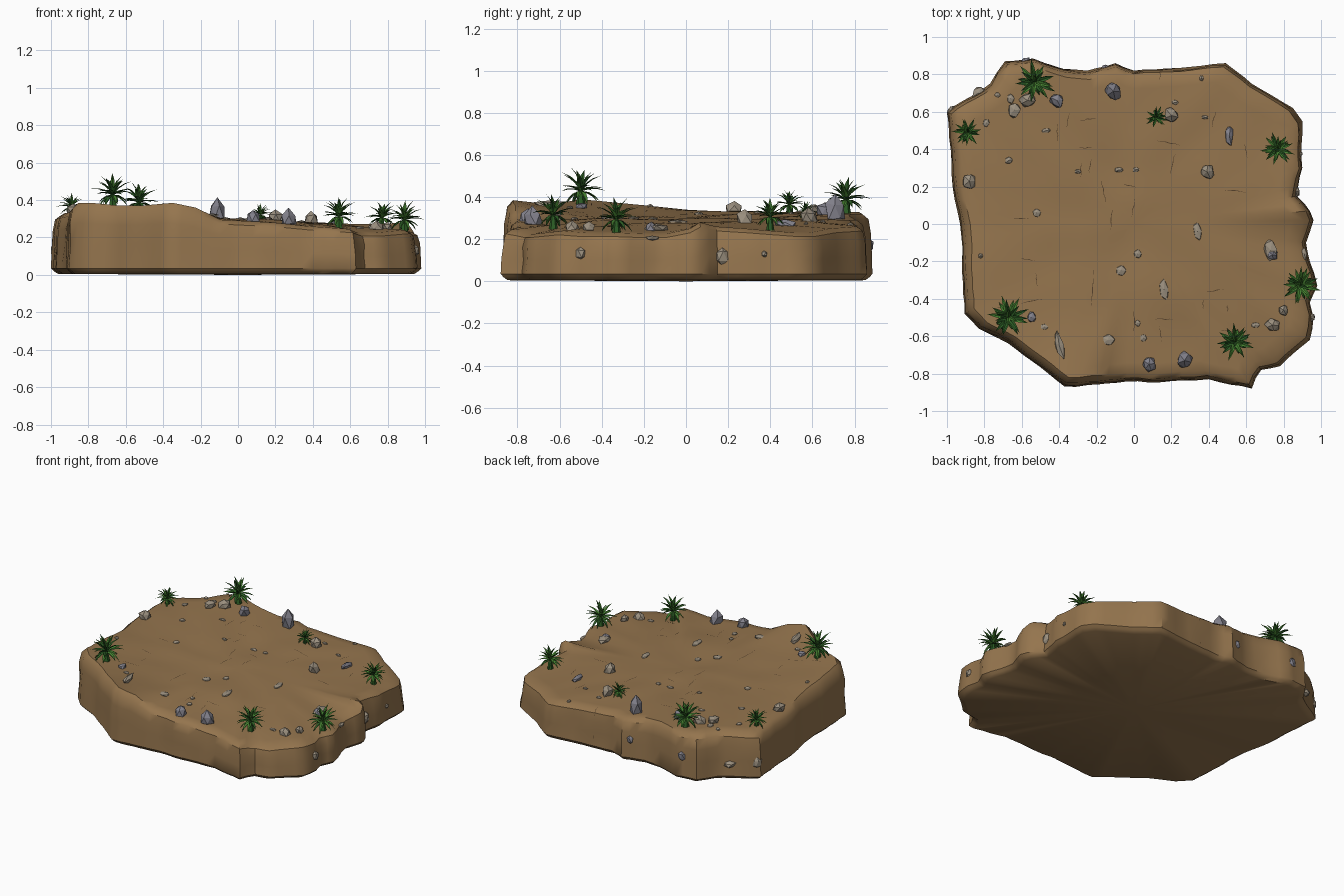
import bpy, bmesh, math, random
from mathutils import Vector, Matrix, noise
from mathutils.bvhtree import BVHTree

if "Cube" in bpy.data.objects:
    bpy.data.objects.remove(bpy.data.objects["Cube"])

random.seed(7)


def material(name, rgb):
    m = bpy.data.materials.new(name)
    m.diffuse_color = (*rgb, 1)
    m.use_nodes = True
    m.node_tree.nodes["Principled BSDF"].inputs["Base Color"].default_value = m.diffuse_color
    return m


EARTH = material("earth brown", (0.30, 0.178, 0.076))
CRACK = material("dark crack brown", (0.09, 0.052, 0.024))
TAN = material("warm grey stone", (0.33, 0.28, 0.215))
BLUE = material("cool grey stone", (0.225, 0.22, 0.26))
GREEN = material("leaf green", (0.06, 0.22, 0.03))
DEEP = material("deep leaf green", (0.025, 0.11, 0.018))


def finish(name, bm, mats, smooth=False):
    me = bpy.data.meshes.new(name)
    bm.to_mesh(me)
    bm.free()
    ob = bpy.data.objects.new(name, me)
    bpy.context.collection.objects.link(ob)
    for m in mats:
        me.materials.append(m)
    if smooth:
        bpy.context.view_layer.objects.active = ob
        ob.select_set(True)
        bpy.ops.object.shade_smooth_by_angle(angle=math.radians(40))
        ob.select_set(False)
    return ob


# Ground slab: rim outline as x, y and rim height
RIM = [(-1.0, .60, .32), (-.98, .40, .33), (-.97, .2, .33), (-.93, 0, .34), (-.92, -.2, .36),
       (-.905, -.48, .385), (-.83, -.56, .385), (-.67, -.64, .37), (-.55, -.73, .37),
       (-.37, -.87, .385), (-.24, -.86, .36), (-.1, -.85, .295), (.2, -.84, .28), (.4, -.83, .26),
       (.63, -.88, .245), (.68, -.78, .225), (.78, -.76, .225), (.94, -.62, .24), (.96, -.5, .23),
       (.94, -.42, .23), (.98, -.33, .23), (.94, -.2, .225), (.92, -.1, .225), (.96, .02, .25),
       (.94, .07, .28), (.87, .15, .26), (.90, .3, .25), (.90, .55, .23), (.85, .62, .23),
       (.68, .72, .25), (.49, .86, .26), (.3, .84, .27), (0, .82, .29), (-.1, .86, .29),
       (-.25, .82, .31), (-.38, .83, .32), (-.54, .885, .32), (-.69, .87, .33), (-.77, .75, .33)]


def floor_height(x, y):
    return .297 - .045 * x + .012 * noise.noise(Vector((x * 4, y * 4, 3)))


def build_ground():
    loop = []
    for i, p in enumerate(RIM):
        a, b = Vector(p), Vector(RIM[(i + 1) % len(RIM)])
        n = max(1, round((b - a).length / 0.06))
        for k in range(n):
            q = a.lerp(b, k / n)
            if k:
                q.xy *= 1 + .012 * noise.noise(q * 9)
            loop.append(q)
    # scale of each ring, share of rim height, roughness
    walls = [(.962, 0, 0), (.985, .03, 0), (1, .12, 0), (.997, .45, .02), (.995, .72, .02),
             (.98, .92, .012), (.945, 1, .008)]
    tops = [.88, .8, .7, .6, .5, .4, .3, .2, .1]
    bm = bmesh.new()
    rings = []
    for s, h, rough in walls:
        ring = []
        for q in loop:
            k = s - rough * abs(noise.noise(Vector((q.x * 5, q.y * 5, h * 2))))
            z = q.z * h if h > .2 else (.005, .02, .035)[int(h > 0) + int(h > .1)]
            ring.append(bm.verts.new((q.x * k, q.y * k, z)))
        rings.append(ring)
    for s in tops:
        ring = []
        t = max(0, (s - .45) / .5) ** 1.6
        for q in loop:
            x, y = q.x * s, q.y * s
            ring.append(bm.verts.new((x, y, floor_height(x, y) * (1 - t) + q.z * t)))
        rings.append(ring)
    n = len(loop)
    for a, b in zip(rings, rings[1:]):
        for i in range(n):
            bm.faces.new((a[i], a[(i + 1) % n], b[(i + 1) % n], b[i]))
    for ring, z in ((rings[0], 0), (rings[-1], floor_height(0, 0))):
        c = bm.verts.new((0, 0, z))
        for i in range(n):
            bm.faces.new((ring[i], ring[(i + 1) % n], c))
    bmesh.ops.recalc_face_normals(bm, faces=bm.faces)
    tree = BVHTree.FromBMesh(bm)
    finish("ground_slab", bm, [EARTH], True)
    return tree


ground = build_ground()


def surface(x, y):
    hit = ground.ray_cast(Vector((x, y, 2)), Vector((0, 0, -1)))
    return hit[0].z if hit[0] else .2


# Stones: convex chunks made from a jittered, flattened ball
def stone(bm, pos, size, turn=0.0, mat=0, jitter=.22):
    ball = bmesh.new()
    bmesh.ops.create_icosphere(ball, subdivisions=1, radius=1)
    pts = [v.co * random.uniform(1 - jitter, 1 + jitter) for v in ball.verts]
    ball.free()
    spin = Matrix.Rotation(turn, 3, 'Z')
    vs = [bm.verts.new(Vector(pos) + spin @ Vector((p.x * size[0], p.y * size[1], p.z * size[2])))
          for p in pts]
    res = bmesh.ops.convex_hull(bm, input=vs)
    for f in {g for g in res["geom"] if isinstance(g, bmesh.types.BMFace)}:
        f.material_index = mat
    bmesh.ops.delete(bm, geom=[v for v in vs if not v.link_faces], context='VERTS')


# x, y, half width, half depth, height above ground, colour
BIG = [(-.11, .71, .052, .056, .115, 1), (-.41, .66, .04, .04, .06, 1), (-.57, .66, .05, .042, .05, 0),
       (-.64, .61, .032, .045, .04, 0), (-.83, .70, .04, .035, .03, 0), (-.88, .23, .036, .045, .045, 0),
       (.20, .58, .045, .045, .06, 0), (.39, .28, .04, .042, .06, 0), (.51, .47, .025, .055, .025, 1),
       (.08, -.75, .04, .05, .065, 1), (.27, -.73, .05, .05, .075, 1), (-.40, -.65, .028, .08, .03, 0),
       (.73, -.14, .036, .06, .03, 0), (.74, -.165, .03, .03, .04, 1), (.74, -.54, .042, .036, .04, 0),
       (.80, -.46, .026, .03, .035, 0), (-.55, -.50, .025, .03, .025, 1)]
bm = bmesh.new()
for x, y, w, d, h, c in BIG:
    stone(bm, (x, y, surface(x, y) + h * .3), (w, d, h * .75), random.uniform(-.25, .25), c)
finish("boulders", bm, [TAN, BLUE])

# Flat slabs and pebbles almost flush with the ground
FLAT = [(.16, -.35, .026, .06), (.34, -.04, .024, .055), (.02, -.16, .024, .026), (-.14, -.62, .042, .032),
        (-.07, -.25, .03, .03), (-.52, .06, .024, .026), (-.67, .34, .022, .02), (-.30, .28, .02, .014),
        (-.08, .29, .026, .016), (.01, .29, .02, .016), (-.47, .5, .026, .014), (-.79, .54, .02, .025),
        (-.73, .69, .018, .014), (-.66, .67, .022, .03), (-.82, -.17, .014, .016), (.02, -.53, .016, .02),
        (.05, -.61, .02, .022), (-.48, -.55, .022, .016), (.65, -.54, .026, .016), (.38, .57, .02, .012),
        (.22, .65, .02, .014), (.36, .78, .014, .018), (.91, -.16, .018, .035)]
bm = bmesh.new()
for x, y, w, d in FLAT:
    stone(bm, (x, y, surface(x, y)), (w, d, .012), random.uniform(-.2, .2), 0, .1)
finish("flat_stones", bm, [TAN, BLUE])

# Stones set into the side walls, placed by casting in from outside
bm = bmesh.new()
for x, y, z, r, c in [(1, .2, .12, .045, 0), (1, .42, .13, .018, 0), (.98, -.52, .13, .035, 0),
                      (-1, .62, .13, .04, 0), (-.6, .9, .17, .036, 1), (-.16, .88, .16, .032, 1)]:
    out = Vector((x, y, 0)).normalized()
    hit = ground.ray_cast(out * 2 + Vector((0, 0, z)), -out)[0]
    if hit:
        stone(bm, hit - out * .006, (.022, r * .8, r), math.atan2(y, x), c, .15)
finish("wall_stones", bm, [TAN, BLUE])

# Hairline cracks: thin tapered strips lying on the ground
bm = bmesh.new()
lines = [(-.22, -.35, 1.5, .2), (.0, -.52, 1.6, .14), (.37, -.43, 1.5, .05), (.5, -.45, 1.5, .05),
         (.16, -.51, 0, .1), (-.24, .56, .1, .09), (.14, .8, 1.6, .06)]
for i in range(22):
    lines.append((random.uniform(-.7, .7), random.uniform(-.6, .6),
                  random.choice((0, 1.57)) + random.uniform(-.25, .25), random.uniform(.06, .15)))
for x, y, ang, length in lines:
    pairs = []
    for k in range(6):
        t = k / 5 - .5
        px = x + math.cos(ang) * t * length + random.uniform(-.004, .004)
        py = y + math.sin(ang) * t * length + random.uniform(-.004, .004)
        w = .0022 * (1.1 - abs(t) * 2)
        z = surface(px, py) + .0025
        ox, oy = -math.sin(ang) * w, math.cos(ang) * w
        pairs.append((bm.verts.new((px + ox, py + oy, z)), bm.verts.new((px - ox, py - oy, z))))
    for (a, b), (c, d) in zip(pairs, pairs[1:]):
        bm.faces.new((a, b, d, c))
finish("ground_cracks", bm, [CRACK])


# Spiky plants: creased blades fanning from a raised crown
def blade(bm, root, yaw, pitch, length, width, mat):
    along = Vector((math.cos(yaw), math.sin(yaw), 0))
    side = Vector((-along.y, along.x, 0))
    rows, p, a = [], root.copy(), pitch
    for w in (.45, 1, .7):
        up = Vector((0, 0, 1)) * math.cos(a) - along * math.sin(a)
        rows.append([bm.verts.new(p + side * width * w + up * width * .5 * w), bm.verts.new(p),
                     bm.verts.new(p - side * width * w + up * width * .5 * w)])
        p = p + (along * math.cos(a) + Vector((0, 0, 1)) * math.sin(a)) * length / 3
        a -= .22
    tip = bm.verts.new(p)
    faces = []
    for r, q in zip(rows, rows[1:]):
        faces += [bm.faces.new((r[i], r[i + 1], q[i + 1], q[i])) for i in (0, 1)]
    faces += [bm.faces.new((rows[-1][i], rows[-1][i + 1], tip)) for i in (0, 1)]
    for f in faces:
        f.material_index = mat


# x, y, leaf reach, total height
PLANTS = [(-.53, .76, .11, .17), (-.67, -.50, .11, .17), (.54, -.63, .10, .17), (.89, -.33, .10, .165),
          (.77, .40, .09, .17), (-.89, .49, .075, .10), (.12, .57, .06, .08)]
for n, (x, y, reach, tall) in enumerate(PLANTS):
    bm = bmesh.new()
    base = Vector((x, y, surface(x, y)))
    crown = base + Vector((0, 0, tall * .36))
    # count, pitch and length share of each tier: drooping, spreading, upright
    for count, pitch, share in ((8, -.35, .9), (9, .35, 1.05), (7, .85, 1.1), (4, 1.3, 1.1)):
        for k in range(count):
            yaw = math.tau * (k + random.uniform(-.25, .25)) / count + pitch
            blade(bm, crown, yaw, pitch + random.uniform(-.12, .2),
                  reach * share * random.uniform(.85, 1.12), reach * .12, int(random.random() < .4))
    stem = bmesh.ops.create_cone(bm, cap_ends=True, segments=6, radius1=reach * .22, radius2=reach * .1,
                                 depth=tall * .4,
                                 matrix=Matrix.Translation(base + Vector((0, 0, tall * .18))))
    for f in {f for v in stem["verts"] for f in v.link_faces}:
        f.material_index = 1
    finish(f"spiky_plant_{n + 1}", bm, [GREEN, DEEP])
